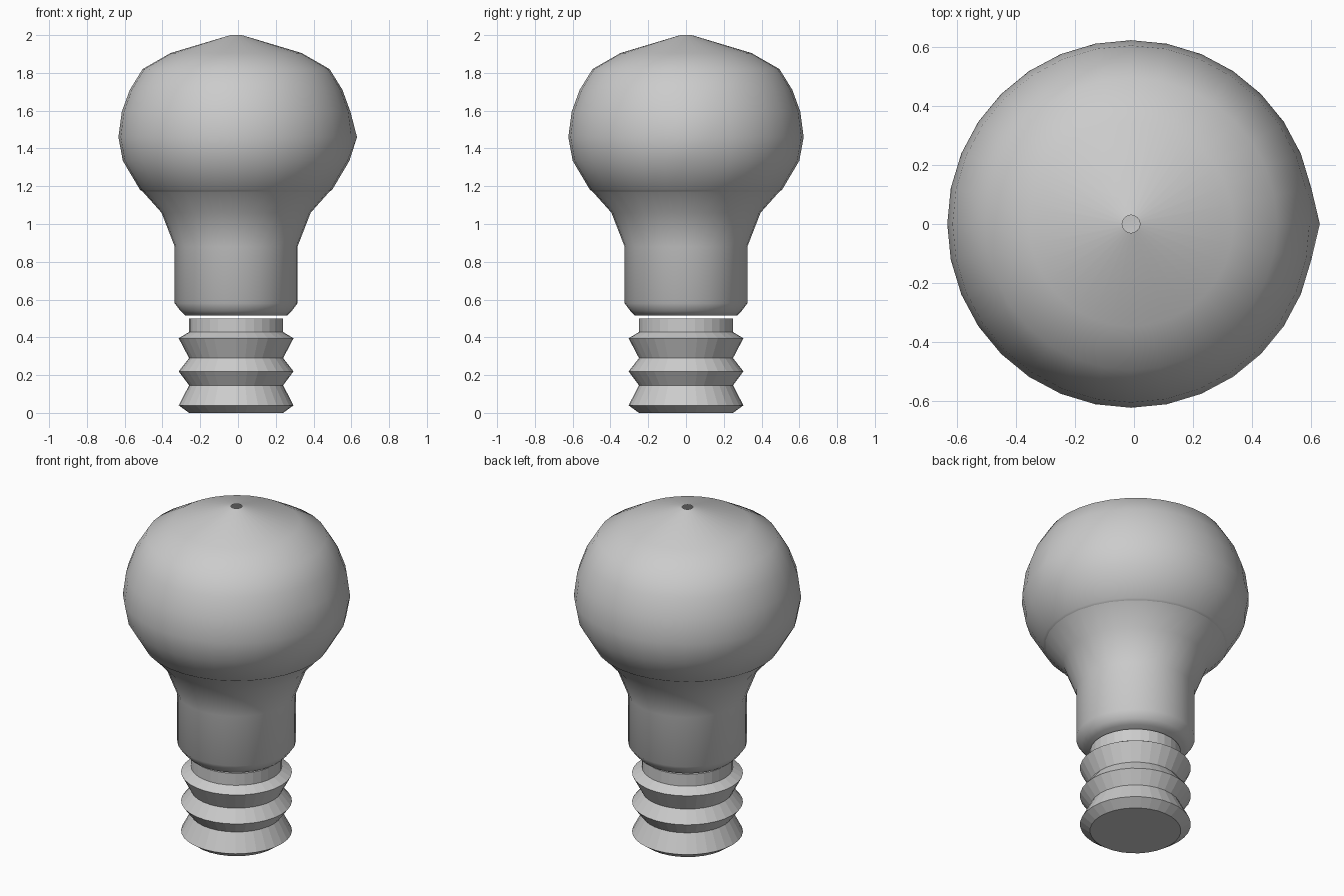
import bpy, bmesh
from math import cos, sin, pi, radians

if "Cube" in bpy.data.objects:
    bpy.data.objects.remove(bpy.data.objects["Cube"], do_unlink=True)

SEGMENTS = 32
AXIS_X = -0.01

grey = bpy.data.materials.new("plain grey")
grey.use_nodes = True
grey.diffuse_color = (0.6, 0.6, 0.6, 1)
grey.node_tree.nodes["Principled BSDF"].inputs["Base Color"].default_value = grey.diffuse_color


def lathe(name, profile, cap_bottom=False, cap_top=False, smooth_angle=None):
    """Turn (radius, height) points, listed bottom to top, about the axis."""
    bm = bmesh.new()
    rings = [[bm.verts.new((r * cos(2 * pi * i / SEGMENTS), r * sin(2 * pi * i / SEGMENTS), z))
              for i in range(SEGMENTS)] for r, z in profile]
    for low, high in zip(rings, rings[1:]):
        for i in range(SEGMENTS):
            j = (i + 1) % SEGMENTS
            bm.faces.new((low[i], low[j], high[j], high[i]))
    if cap_bottom:
        bm.faces.new(rings[0][::-1])
    if cap_top:
        bm.faces.new(rings[-1])
    mesh = bpy.data.meshes.new(name)
    bm.to_mesh(mesh)
    bm.free()
    mesh.materials.append(grey)
    obj = bpy.data.objects.new(name, mesh)
    obj.location.x = AXIS_X
    bpy.context.collection.objects.link(obj)
    if smooth_angle:
        bpy.ops.object.select_all(action="DESELECT")
        obj.select_set(True)
        bpy.context.view_layer.objects.active = obj
        bpy.ops.object.shade_smooth_by_angle(angle=radians(smooth_angle))
    return obj


# Globe with a small open hole at the crown
globe = lathe("globe", [(0.495, 1.172), (0.508, 1.18), (0.60, 1.335), (0.623, 1.46),
                        (0.605, 1.595), (0.563, 1.71), (0.495, 1.82), (0.347, 1.905),
                        (0.03, 2.0)], smooth_angle=60)

# Slight outward point on the widest ring of the globe
for v in globe.data.vertices:
    if v.co.x > 0.62 and abs(v.co.y) < 0.01:
        v.co.x = 0.64

# Flared neck with a chamfered lower rim
lathe("neck", [(0.27, 0.515), (0.295, 0.54), (0.325, 0.58), (0.325, 0.88),
               (0.395, 1.06), (0.495, 1.172)], cap_bottom=True, smooth_angle=50)

# Ribbed screw base, floating just below the neck
ROOT, CREST = 0.249, 0.304
lathe("screw_base", [(ROOT, 0), (CREST, 0.04), (ROOT, 0.146), (CREST, 0.22), (ROOT, 0.29),
                     (CREST, 0.395), (ROOT, 0.428), (ROOT, 0.5)],
      cap_bottom=True, cap_top=True)
